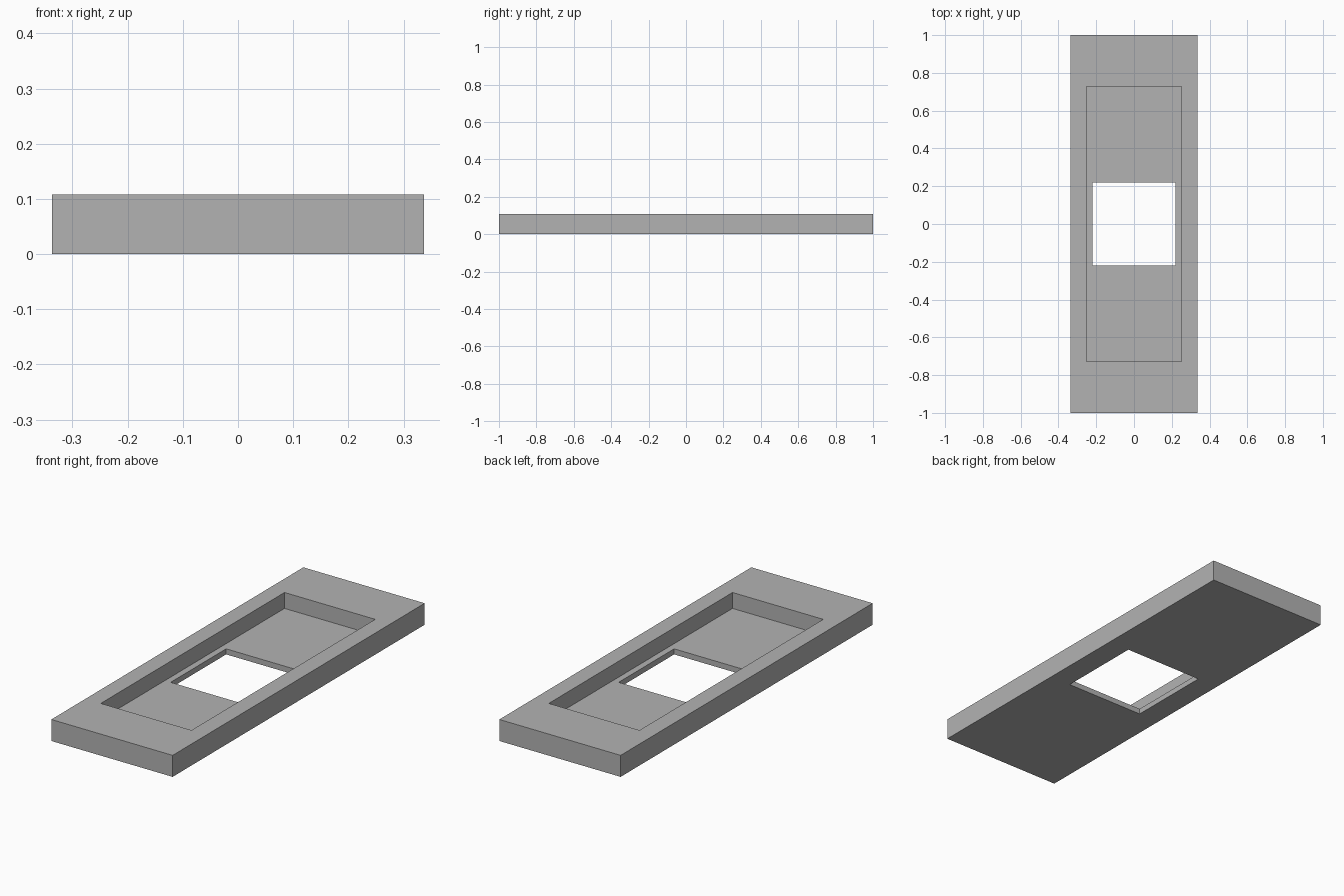
import bpy
import bmesh

cube = bpy.data.objects.get("Cube")
if cube:
    bpy.data.objects.remove(cube, do_unlink=True)

# Half sizes in x and y
OUTER = (0.337, 1.0)
RECESS = (0.252, 0.729)
HOLE = (0.22, 0.22)
HEIGHT = 0.108
FLOOR = 0.028

# Single flat grey
grey = bpy.data.materials.new("plain_grey")
grey.use_nodes = True
colour = (0.45, 0.45, 0.45, 1)
grey.diffuse_color = colour
grey.node_tree.nodes["Principled BSDF"].inputs["Base Color"].default_value = colour

bm = bmesh.new()


def ring(half, z):
    """Rectangular loop of four corners, counter-clockwise from above."""
    x, y = half
    return [bm.verts.new((sx * x, sy * y, z))
            for sx, sy in ((-1, -1), (1, -1), (1, 1), (-1, 1))]


# Closed section: underside, outer wall, rim, recess wall, recess floor, hole wall
rings = [ring(HOLE, 0), ring(OUTER, 0), ring(OUTER, HEIGHT),
         ring(RECESS, HEIGHT), ring(RECESS, FLOOR), ring(HOLE, FLOOR)]
for a, b in zip(rings, rings[1:] + rings[:1]):
    for i in range(4):
        j = (i + 1) % 4
        bm.faces.new((a[i], a[j], b[j], b[i]))
bmesh.ops.recalc_face_normals(bm, faces=bm.faces)

mesh = bpy.data.meshes.new("recessed_plate")
bm.to_mesh(mesh)
bm.free()
mesh.materials.append(grey)
plate = bpy.data.objects.new("recessed_plate", mesh)
bpy.context.collection.objects.link(plate)
